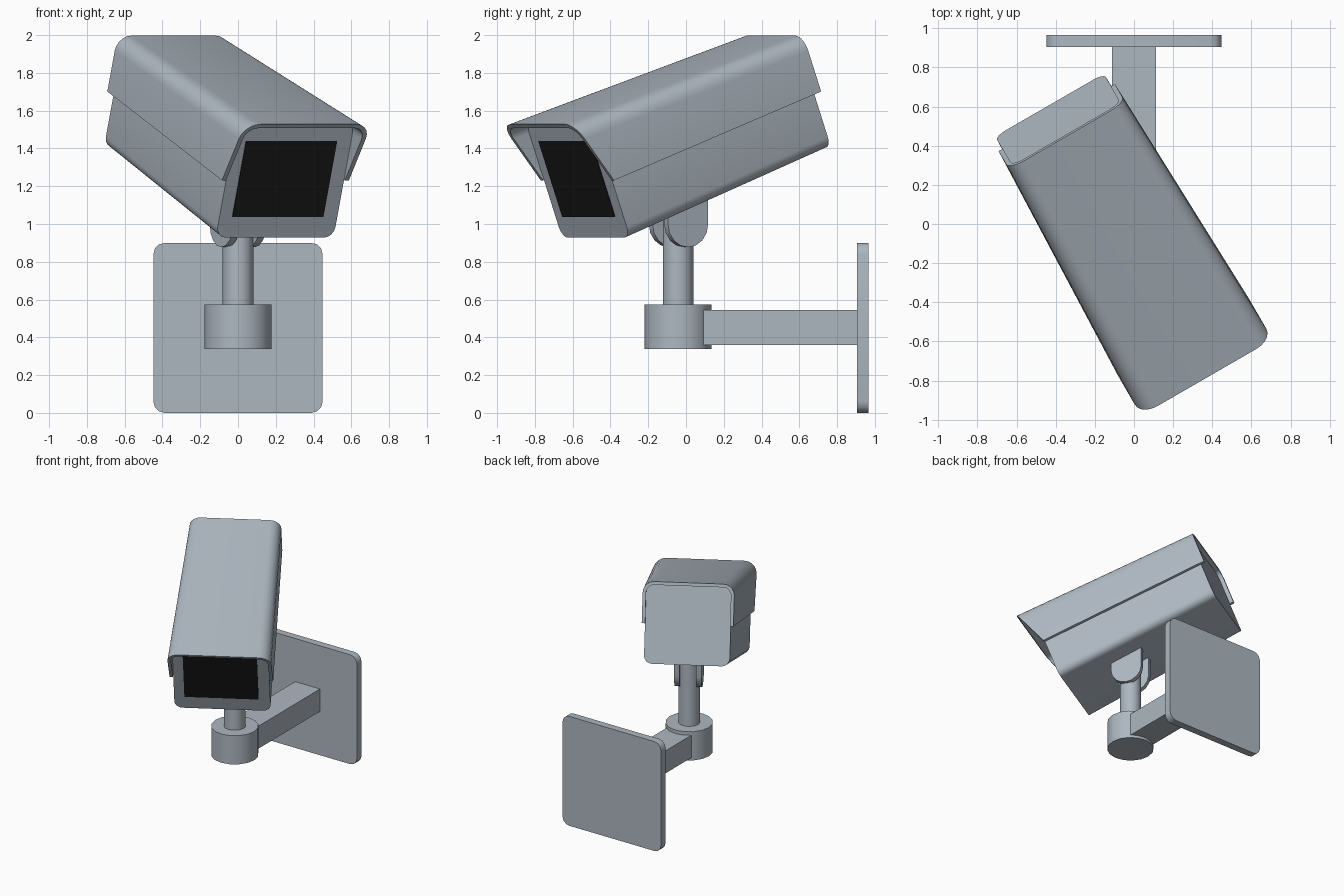
import bpy, bmesh, math
from mathutils import Matrix, Vector

if "Cube" in bpy.data.objects:
    bpy.data.objects.remove(bpy.data.objects["Cube"])


def material(name, rgb):
    m = bpy.data.materials.new(name)
    m.diffuse_color = (*rgb, 1)
    m.use_nodes = True
    m.node_tree.nodes["Principled BSDF"].inputs["Base Color"].default_value = m.diffuse_color
    return m


GREY = material("blue grey metal", (0.42, 0.475, 0.53))
BLACK = material("black glass", (0.01, 0.01, 0.01))

# Camera housing frame: yawed 30 degrees, pitched 20 degrees down
YAW, PITCH = math.radians(30), math.radians(20)
HEAD = Vector((math.sin(YAW), -math.cos(YAW), 0))
RIGHT = Vector((math.cos(YAW), math.sin(YAW), 0))
UPZ = Vector((0, 0, 1))
FWD = HEAD * math.cos(PITCH) - UPZ * math.sin(PITCH)
UP = HEAD * math.sin(PITCH) + UPZ * math.cos(PITCH)


def housing(a, b, h):
    """Across, along and up the housing -> world."""
    return RIGHT * (a - 0.07) + FWD * b + UP * h


def finish(name, bm, mat=GREY, smooth=True):
    bmesh.ops.recalc_face_normals(bm, faces=bm.faces)
    me = bpy.data.meshes.new(name)
    bm.to_mesh(me)
    bm.free()
    me.materials.append(mat)
    ob = bpy.data.objects.new(name, me)
    bpy.context.collection.objects.link(ob)
    if smooth:
        bpy.ops.object.select_all(action='DESELECT')
        ob.select_set(True)
        bpy.context.view_layer.objects.active = ob
        bpy.ops.object.shade_smooth_by_angle(angle=math.radians(35))
    return ob


def prism(name, start, end, mat=GREY, smooth=True):
    """Closed solid between two matching outlines."""
    bm = bmesh.new()
    a = [bm.verts.new(p) for p in start]
    b = [bm.verts.new(p) for p in end]
    n = len(a)
    for i in range(n):
        j = (i + 1) % n
        bm.faces.new((a[i], a[j], b[j], b[i]))
    bm.faces.new(a)
    bm.faces.new(b)
    return finish(name, bm, mat, smooth)


def arc(cx, cy, r, a0, a1, seg):
    return [(cx + r * math.cos(math.radians(a0 + (a1 - a0) * i / seg)),
             cy + r * math.sin(math.radians(a0 + (a1 - a0) * i / seg))) for i in range(seg + 1)]


def rounded_rect(w, z0, z1, r, seg=4):
    return (arc(w - r, z1 - r, r, 0, 90, seg) + arc(r - w, z1 - r, r, 90, 180, seg)
            + arc(r - w, z0 + r, r, 180, 270, seg) + arc(w - r, z0 + r, r, 270, 360, seg))


# Housing body, slightly wider and taller at the front
back = [housing(x, -1.178, h) for x, h in rounded_rect(0.321, 1.066, 1.658, 0.06)]
front = [housing(x, 0.161, h) for x, h in rounded_rect(0.36, 1.046, 1.702, 0.06)]
prism("housing_body", back, front)

# Front window
win = [(-0.283, 1.165), (0.273, 1.165), (0.273, 1.591), (-0.283, 1.591)]
prism("front_window", [housing(x, 0.158, h) for x, h in win],
      [housing(x, 0.165, h) for x, h in win], BLACK, False)


# Sun hood: tapered U-shaped shell with a raked front
def hood_line(w, top, r):
    return [(w, 1.37)] + arc(w - r, top - r, r, 0, 90, 5) + arc(r - w, top - r, r, 90, 180, 5) + [(-w, 1.37)]


def hood_front(x, h):
    return housing(x, 0.165 + 0.125 * (h - 1.37) / 0.36, h)


bm = bmesh.new()
T = 0.025
lines = [[bm.verts.new(p) for p in pts] for pts in (
    [housing(x, -1.21, h) for x, h in hood_line(0.343, 1.685, 0.085)],
    [hood_front(x, h) for x, h in hood_line(0.388, 1.732, 0.095)],
    [hood_front(x, h) for x, h in hood_line(0.388 - T, 1.732 - T, 0.07)],
    [housing(x, -1.21, h) for x, h in hood_line(0.343 - T, 1.685 - T, 0.06)])]
n = len(lines[0])
for k in range(4):
    p, q = lines[k], lines[(k + 1) % 4]
    for i in range(n - 1):
        bm.faces.new((p[i], p[i + 1], q[i + 1], q[i]))
for i in (0, n - 1):
    bm.faces.new([ln[i] for ln in lines])
finish("sun_hood", bm)

# Pair of hinge ears under the housing
ear = [(0.123, 1.2), (-0.123, 1.14)] + arc(0, 1.0, 0.123, 180, 360, 8)
for side, label in ((-1, "left"), (1, "right")):
    at = lambda x: [Vector((0, -0.04, 0)) + RIGHT * x * side - HEAD * y + UPZ * z for y, z in ear]
    prism("hinge_ear_" + label, at(0.062), at(0.102))


# Post and swivel joint
def cylinder(name, r, z0, z1, seg):
    bm = bmesh.new()
    bmesh.ops.create_cone(bm, cap_ends=True, segments=seg, radius1=r, radius2=r, depth=z1 - z0,
                          matrix=Matrix.Translation((0, -0.042, (z0 + z1) / 2)))
    finish(name, bm)


cylinder("post", 0.081, 0.5, 1.1, 16)
cylinder("swivel_joint", 0.178, 0.338, 0.574, 16)

# Wall arm
sq = [(-0.113, 0.36), (0.113, 0.36), (0.113, 0.545), (-0.113, 0.545)]
prism("wall_arm", [(x, 0.09, z) for x, z in sq], [(x, 0.92, z) for x, z in sq], GREY, False)

# Wall plate
plate = rounded_rect(0.448, 0.0, 0.9, 0.06, 3)
prism("wall_plate", [(x, 0.905, z) for x, z in plate], [(x, 0.965, z) for x, z in plate])
